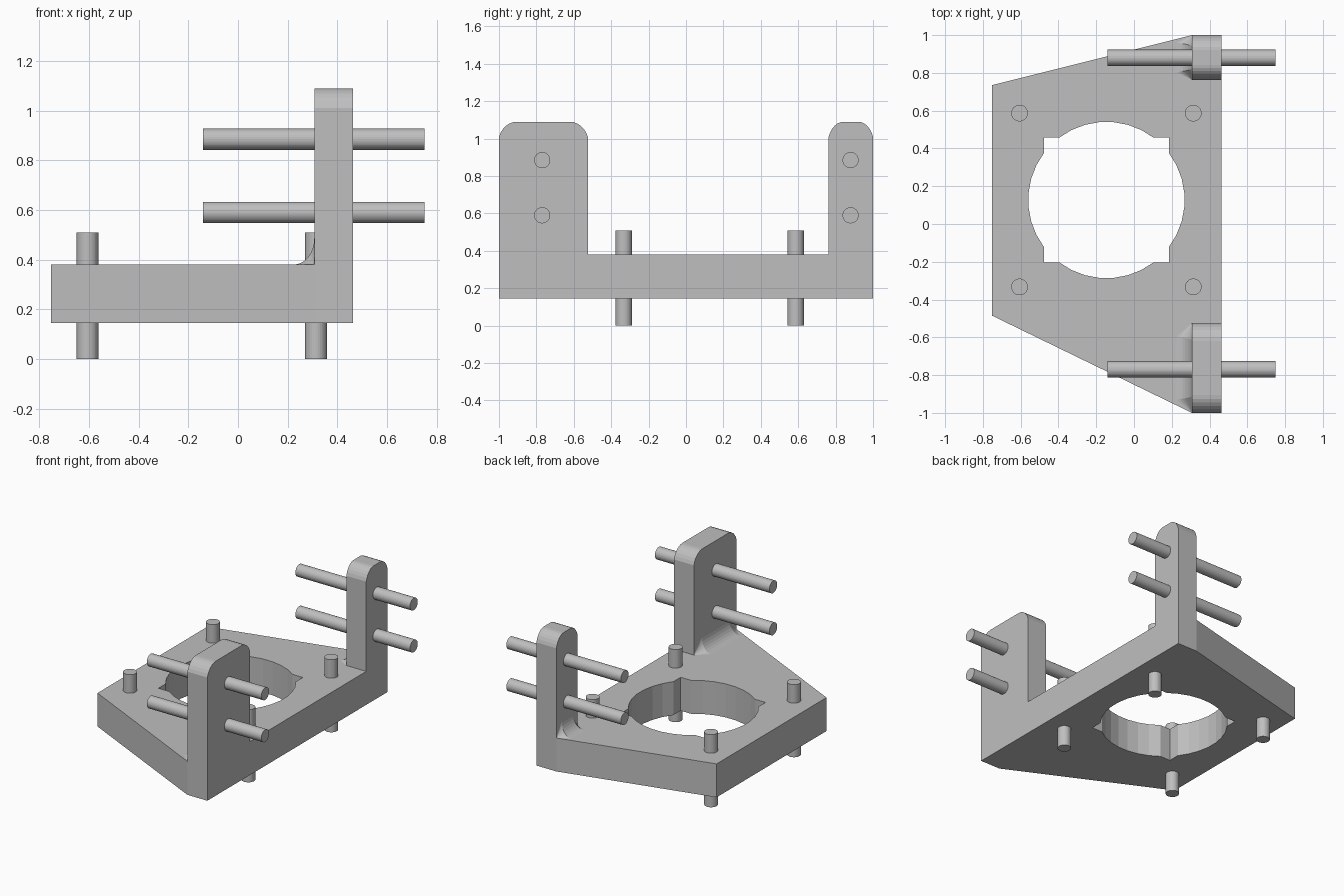
import bpy, bmesh, math
from mathutils import Vector

if "Cube" in bpy.data.objects:
    bpy.data.objects.remove(bpy.data.objects["Cube"])

grey = bpy.data.materials.new("plain_grey")
grey.diffuse_color = (0.52, 0.52, 0.52, 1)
grey.use_nodes = True
grey.node_tree.nodes["Principled BSDF"].inputs["Base Color"].default_value = grey.diffuse_color


def finish(bm, name):
    bmesh.ops.recalc_face_normals(bm, faces=bm.faces)
    me = bpy.data.meshes.new(name)
    bm.to_mesh(me)
    bm.free()
    me.materials.append(grey)
    ob = bpy.data.objects.new(name, me)
    bpy.context.collection.objects.link(ob)
    return ob


def extrude(name, loops, vec):
    """Fill closed 3D loops (outer plus holes) and extrude them along vec."""
    bm = bmesh.new()
    vec = Vector(vec)
    edges = []
    for loop in loops:
        vs = [bm.verts.new(p) for p in loop]
        edges += [bm.edges.new((vs[i - 1], vs[i])) for i in range(len(vs))]
    bmesh.ops.triangle_fill(bm, edges=edges, use_beauty=True, normal=vec.normalized())
    r = bmesh.ops.extrude_face_region(bm, geom=bm.faces[:], use_keep_orig=True)
    bmesh.ops.translate(bm, verts=[g for g in r["geom"] if isinstance(g, bmesh.types.BMVert)], vec=vec)
    return finish(bm, name)


def disc(c, r, axis, n=32):
    pts = []
    for i in range(n):
        a, b = r * math.cos(2 * math.pi * i / n), r * math.sin(2 * math.pi * i / n)
        off = (a, b, 0) if axis == "z" else (0, a, b)
        pts.append(Vector(c) + Vector(off))
    return pts


Z0, Z1 = 0.145, 0.38       # plate bottom and top
X0, X1 = 0.307, 0.462      # upright back and front
CX, CY = -0.146, 0.127     # motor opening centre

# Base plate: opening is a circle joined with a square
R, S = 0.414, 0.33
lim = math.acos(S / R)
hole = []
for q in range(4):
    turn = q * math.pi / 2
    quarter = [(R * math.cos(-lim + 2 * lim * i / 7), R * math.sin(-lim + 2 * lim * i / 7)) for i in range(8)]
    quarter.append((S, S))
    for x, y in quarter:
        hole.append((CX + x * math.cos(turn) - y * math.sin(turn),
                     CY + x * math.sin(turn) + y * math.cos(turn), Z0))
outline = [(-0.752, 0.735, Z0), (-0.752, -0.485, Z0), (X0, -1, Z0),
           (X1, -1, Z0), (X1, 1, Z0), (X0, 1, Z0)]
extrude("base_plate", [outline, hole], (0, 0, Z1 - Z0))

# Vertical pins through the plate
for sx in (-1, 1):
    for sy in (-1, 1):
        c = (CX + sx * 0.46, CY + sy * 0.46, 0)
        extrude("plate_pin", [disc(c, 0.044, "z")], (0, 0, 0.51))


def upright(name, y0, y1, w):
    """Upright with rounded top corners of width w."""
    top, h, n = 1.09, 0.08, 6
    arc = []
    for i in range(n + 1):
        t = math.radians(20 + 70 * i / n)
        u = (math.cos(math.radians(20)) - math.cos(t)) / math.cos(math.radians(20))
        v = (math.sin(t) - math.sin(math.radians(20))) / (1 - math.sin(math.radians(20)))
        arc.append((u * w, top - h + v * h))
    pts = [(y0, Z1)] + [(y0 + u, z) for u, z in arc]
    pts += [(y1 - u, z) for u, z in reversed(arc)] + [(y1, Z1)]
    extrude(name, [[(X0, y, z) for y, z in pts]], (X1 - X0, 0, 0))


def fillet(name, y0, y1, toe, head):
    """Concave root fillet whose ends taper to the upright's corners."""
    bm = bmesh.new()
    n, w, h = 8, 0.083, 0.105
    a, b = [], []
    for i in range(n + 1):
        t = math.pi / 2 * i / n
        x, z = X0 - w + w * math.sin(t), Z1 + h - h * math.cos(t)
        inset = toe + (head - toe) * i / n
        a.append(bm.verts.new((x, y0 + inset, z)))
        b.append(bm.verts.new((x, y1 - inset, z)))
    c0, c1 = bm.verts.new((X0, y0, Z1)), bm.verts.new((X0, y1, Z1))
    for i in range(n):
        bm.faces.new((a[i], a[i + 1], b[i + 1], b[i]))
        bm.faces.new((a[i], a[i + 1], c0))
        bm.faces.new((b[i], b[i + 1], c1))
    bm.faces.new((a[0], b[0], c1, c0))
    bm.faces.new((a[n], b[n], c1, c0))
    finish(bm, name)


# Two uprights, their fillets and horizontal rods
for side, y0, y1, w, toe, head, rod_y in (("wide", -1, -0.525, 0.095, 0.07, 0.09, -0.769),
                                          ("narrow", 0.763, 1, 0.08, 0.04, 0.06, 0.88)):
    upright(side + "_upright", y0, y1, w)
    fillet(side + "_fillet", y0, y1, toe, head)
    for z in (0.59, 0.885):
        extrude(side + "_rod", [disc((-0.14, rod_y, z), 0.043, "x")], (0.89, 0, 0))
